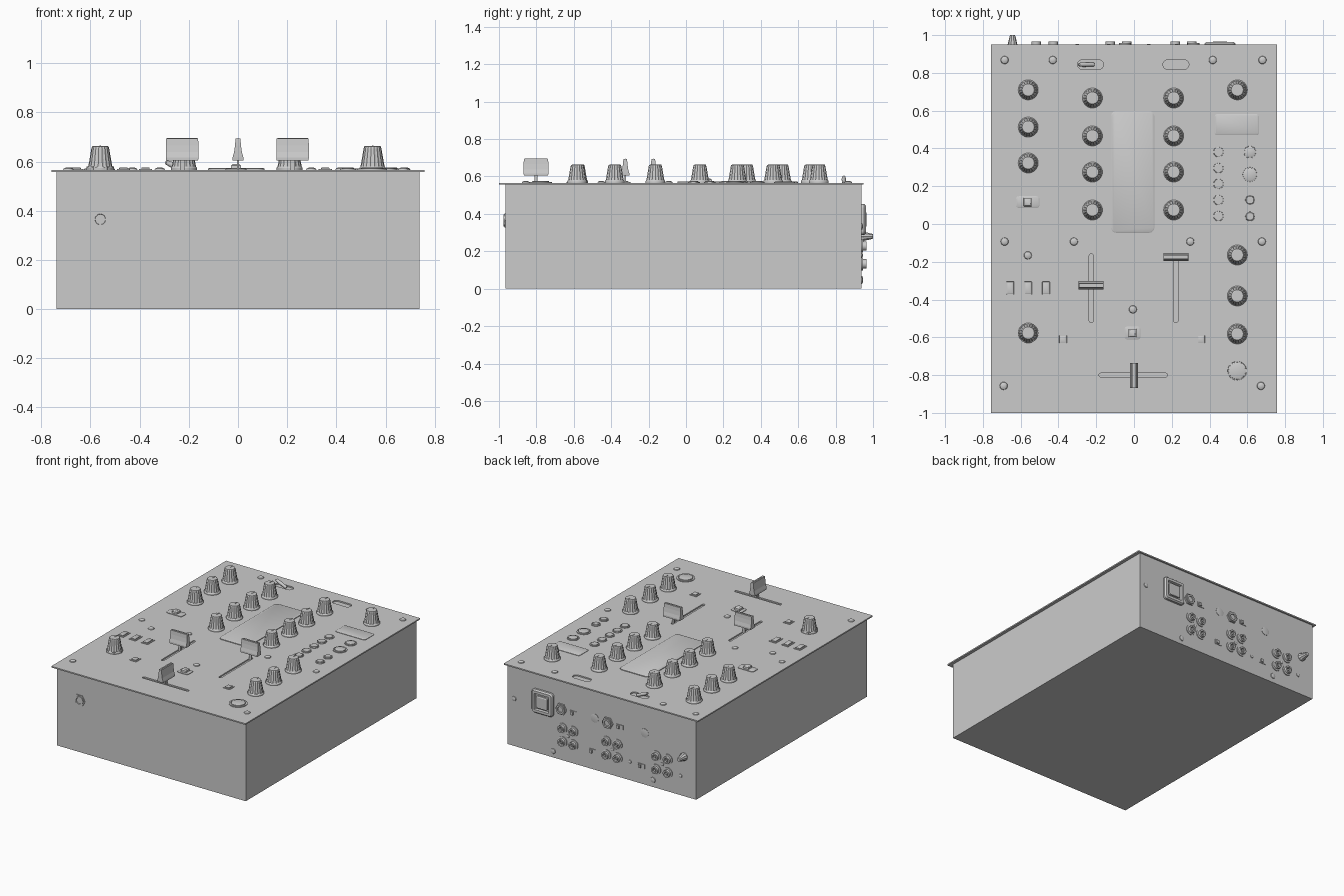
import bpy, bmesh, math
from mathutils import Matrix, Vector

ZT = 0.566           # top of the face plate
YB, YF = 0.939, -0.966  # rear and front walls of the case


def on_top(x, y, turn=0.0):
    return Matrix.Translation((x, y, ZT)) @ Matrix.Rotation(turn, 4, 'Z')


def on_back(x, z):
    return Matrix.Translation((x, YB, z)) @ Matrix.Rotation(-math.pi / 2, 4, 'X')


def on_front(x, z):
    return Matrix.Translation((x, YF, z)) @ Matrix.Rotation(math.pi / 2, 4, 'X')


def loft(name, rings, mat=Matrix(), smooth=True):
    """Skin a stack of equal rings and cap both ends."""
    bm = bmesh.new()
    vs = [[bm.verts.new(mat @ Vector(p)) for p in r] for r in rings]
    n = len(vs[0])
    for a, b in zip(vs, vs[1:]):
        for i in range(n):
            j = (i + 1) % n
            bm.faces.new((a[i], a[j], b[j], b[i]))
    bm.faces.new(vs[0][::-1])
    bm.faces.new(vs[-1])
    bmesh.ops.recalc_face_normals(bm, faces=bm.faces)
    me = bpy.data.meshes.new(name)
    bm.to_mesh(me)
    bm.free()
    ob = bpy.data.objects.new(name, me)
    bpy.context.collection.objects.link(ob)
    if smooth:
        bpy.ops.object.select_all(action='DESELECT')
        bpy.context.view_layer.objects.active = ob
        ob.select_set(True)
        bpy.ops.object.shade_smooth_by_angle(angle=math.radians(32))
    return ob


def lathe(name, profile, mat, seg=24, flute=0.0):
    def rad(r, i):
        return r * (1 - flute * (i % 2))
    return loft(name, [[(rad(r, i) * math.cos(2 * math.pi * i / seg),
                         rad(r, i) * math.sin(2 * math.pi * i / seg), z)
                        for i in range(seg)] for r, z in profile], mat, flute == 0 and seg > 8)


def rrect(w, h, r, z, n=5):
    pts = []
    for q, (sx, sy) in enumerate(((1, 1), (-1, 1), (-1, -1), (1, -1))):
        for k in range(n + 1):
            a = math.pi / 2 * (q + k / n)
            pts.append((sx * (w / 2 - r) + r * math.cos(a), sy * (h / 2 - r) + r * math.sin(a), z))
    return pts


def pad(name, w, h, r, profile, mat):
    """Rounded rectangle built from (inset, height) steps."""
    return loft(name, [rrect(w - 2 * i, h - 2 * i, max(r - i, 0.002), z) for i, z in profile], mat)


def box(name, x0, x1, y0, y1, z0, z1, mat=Matrix()):
    return loft(name, [[(x0, y0, z), (x1, y0, z), (x1, y1, z), (x0, y1, z)] for z in (z0, z1)], mat, False)


# Case and overhanging face plate
box("case", -0.737, 0.737, YF, YB, 0, 0.557)
plate = box("face_plate", -0.758, 0.758, -1.0, 0.95, 0.557, ZT)

# Slots cut through the plate: two channel faders, crossfader, two lamp wells
for x, y, w, h in ((-0.227, -0.34, 0.02, 0.365), (0.222, -0.34, 0.02, 0.365),
                   (-0.004, -0.80, 0.362, 0.02), (-0.23, 0.844, 0.137, 0.05),
                   (0.222, 0.844, 0.137, 0.05)):
    cut = pad("slot_cutter", w, h, min(w, h) / 2 - 0.001, [(0, -0.03), (0, 0.03)], on_top(x, y))
    m = plate.modifiers.new("slot", 'BOOLEAN')
    m.object, m.operation, m.solver = cut, 'DIFFERENCE', 'EXACT'
    bpy.context.view_layer.objects.active = plate
    bpy.ops.object.modifier_apply(modifier=m.name)
    bpy.data.objects.remove(cut)

# Lever lying in the left well
lathe("well_lever", [(0.010, -0.01), (0.012, 0.05), (0.009, 0.075), (0.004, 0.08)],
      on_top(-0.222, 0.844) @ Matrix.Rotation(math.radians(-66), 4, 'Y'), 12)

# Rotary knobs: tapered, finely fluted, with a pointer line
knobs = [(-0.56, y) for y in (0.71, 0.513, 0.323, -0.577)]
knobs += [(x, y) for x in (-0.22, 0.21) for y in (0.667, 0.466, 0.275, 0.074)]
knobs += [(0.547, y) for y in (0.71, -0.164, -0.381, -0.582)]
for x, y in knobs:
    lathe("knob_skirt", [(0.053, 0), (0.053, 0.008), (0.049, 0.014)], on_top(x, y), 32)
    lathe("knob", [(0.050, 0.010), (0.046, 0.03), (0.036, 0.088), (0.033, 0.096), (0.028, 0.097)],
          on_top(x, y), 36, 0.05)
    box("knob_pointer", -0.003, 0.003, 0.004, 0.032, 0.09, 0.099, on_top(x, y))
lathe("selector_base", [(0.056, 0), (0.056, 0.014)], on_top(-0.56, -0.577), 6)

# Faders: waisted caps on thin stems
for x, y, turn in ((-0.227, -0.325, 0), (0.222, -0.175, 0), (0, -0.802, math.pi / 2)):
    m = on_top(x, y, turn)
    box("fader_stem", -0.009, 0.009, -0.004, 0.004, -0.009, 0.045, m)
    loft("fader_cap", [[(-l, -t, z), (l, -t, z), (l, t, z), (-l, t, z)] for l, t, z in
                       ((0.065, 0.022, 0.038), (0.066, 0.022, 0.05), (0.066, 0.016, 0.072),
                        (0.066, 0.012, 0.10), (0.065, 0.010, 0.127))], m, False)
    box("fader_mark", -0.062, 0.062, -0.002, 0.002, 0.126, 0.129, m)

# Plate screws
for x, y in ((-0.685, 0.868), (-0.43, 0.868), (0.417, 0.868), (0.68, 0.868), (-0.685, -0.093),
             (-0.318, -0.093), (0.298, -0.093), (0.677, -0.093), (-0.69, -0.857), (0.672, -0.857),
             (-0.562, -0.166), (-0.006, -0.452)):
    lathe("plate_screw", [(0.021, 0), (0.019, 0.005), (0.011, 0.009), (0.003, 0.010)], on_top(x, y), 16)

# Meter panel and display window
pad("meter_panel", 0.23, 0.645, 0.028, [(0, 0), (0, 0.005), (0.006, 0.008)], on_top(-0.007, 0.276))
pad("display_window", 0.235, 0.112, 0.014, [(0, 0), (0, 0.003), (0.006, 0.006)], on_top(0.544, 0.526))

# Round buttons with a bezel
rounds = [(0.447, y, 0.032) for y in (0.381, 0.296, 0.212, 0.127, 0.042)]
rounds += [(0.614, 0.381, 0.039), (0.614, 0.262, 0.046), (0.614, 0.127, 0.030),
           (0.614, 0.040, 0.030), (0.546, -0.777, 0.060)]
for x, y, r in rounds:
    lathe("round_button", [(r, 0), (r, 0.005), (r * .84, 0.005), (r * .82, 0.002), (r * .76, 0.002),
                           (r * .75, 0.008), (r * .66, 0.010)], on_top(x, y), 28)

# Square buttons with a bezel
for x, y, w, h in ((-0.656, -0.339, 0.054, 0.082), (-0.561, -0.339, 0.054, 0.082),
                   (-0.466, -0.339, 0.054, 0.082), (-0.376, -0.61, 0.054, 0.056), (0.355, -0.61, 0.054, 0.056)):
    pad("square_button", w, h, 0.005, [(0, 0), (0, 0.004), (0.007, 0.004), (0.008, 0.002), (0.010, 0.002),
                                       (0.010, 0.008), (0.013, 0.010)], on_top(x, y))

# Slide switches: surround plus thumb piece
for x, y, w, h in ((-0.563, 0.116, 0.125, 0.062), (-0.008, -0.577, 0.085, 0.068)):
    pad("switch_surround", w, h, 0.016, [(0, 0), (0, 0.004), (0.004, 0.006)], on_top(x, y))
    pad("switch_thumb", 0.044, 0.046, 0.004, [(0, 0), (0.002, 0.018), (0.008, 0.023)], on_top(x, y))

# Front headphone socket
lathe("phones_nut", [(0.044, 0), (0.044, 0.005)], on_front(-0.56, 0.365), 6)
lathe("phones_socket", [(0.032, 0), (0.032, 0.010), (0.022, 0.010), (0.020, 0.002)], on_front(-0.56, 0.365))

# Rear power inlet
inlet = on_back(0.455, 0.37)
pad("power_inlet", 0.165, 0.165, 0.022, [(0, 0), (0, 0.014), (0.008, 0.024), (0.026, 0.024),
                                         (0.030, 0.010), (0.036, 0.010)], inlet)
pad("power_rocker", 0.085, 0.085, 0.01, [(0, 0.008), (0, 0.022), (0.006, 0.026)], inlet)

# Rear phono sockets in three groups of four
for x in (0.305, 0.219, -0.038, -0.126, -0.427, -0.518):
    for z in (0.228, 0.133):
        lathe("phono_socket", [(0.035, 0), (0.035, 0.006), (0.025, 0.008), (0.025, 0.026), (0.015, 0.026),
                               (0.015, 0.006)], on_back(x, z))
        lathe("phono_core", [(0.008, 0.004), (0.008, 0.022)], on_back(x, z), 12)

# Rear jacks, blanking discs and small slide switches
for x in (0.315, -0.048):
    lathe("jack_nut", [(0.042, 0), (0.042, 0.010)], on_back(x, 0.36), 6)
    lathe("jack_socket", [(0.032, 0), (0.032, 0.018), (0.020, 0.018), (0.019, 0.004)], on_back(x, 0.36))
for x in (0.055, -0.335):
    lathe("blank_disc", [(0.030, 0), (0.030, 0.002), (0.026, 0.003)], on_back(x, 0.364))
for x, z in ((0.218, 0.355), (-0.142, 0.355), (0.07, 0.127), (-0.31, 0.125)):
    box("rear_switch", -0.026, 0.026, -0.016, 0.016, 0, 0.004, on_back(x, z))
    box("rear_switch_thumb", 0, 0.018, -0.011, 0.011, 0, 0.014, on_back(x, z))

# Rear screws and ground post
for x, z, r in ((0.685, 0.333, 0.017), (0.38, 0.045, 0.019), (-0.40, 0.05, 0.019),
                (-0.615, 0.136, 0.013), (-0.22, 0.13, 0.012), (0.265, 0.18, 0.012), (-0.083, 0.18, 0.012),
                (-0.472, 0.18, 0.012)):
    lathe("rear_screw", [(r, 0), (r * .9, 0.004), (r * .4, 0.007)], on_back(x, z), 16)
lathe("ground_post", [(0.028, 0), (0.028, 0.010), (0.025, 0.014), (0.015, 0.056), (0.012, 0.061)],
      on_back(-0.643, 0.28), 20, 0.08)
